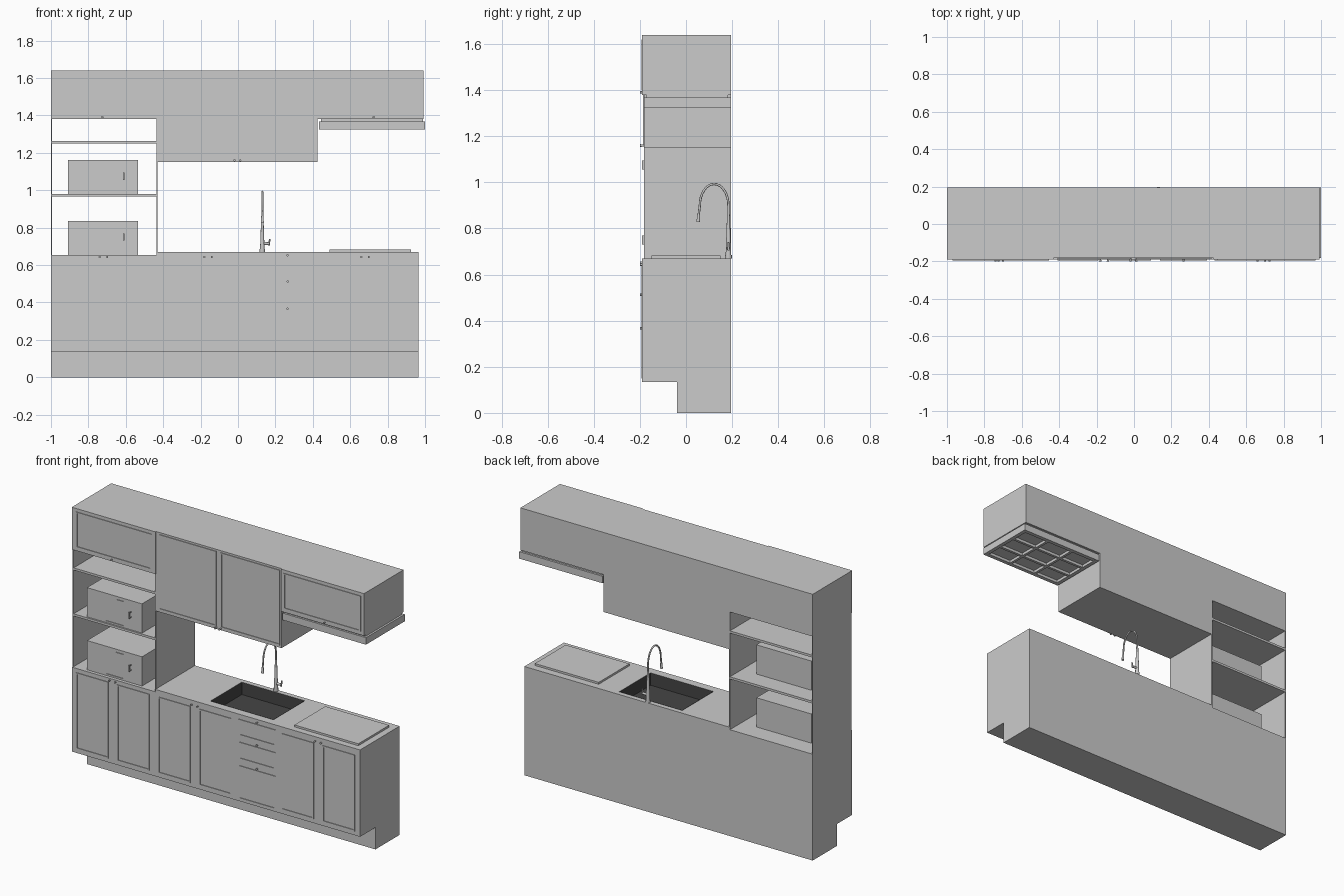
import bpy, bmesh
from math import pi, cos, sin
from mathutils import Matrix, Vector

cube = bpy.data.objects.get("Cube")
if cube:
    bpy.data.objects.remove(cube, do_unlink=True)


def material(name, v):
    m = bpy.data.materials.new(name)
    m.use_nodes = True
    m.diffuse_color = (v, v, v, 1)
    m.node_tree.nodes["Principled BSDF"].inputs["Base Color"].default_value = (v, v, v, 1)
    return m


GREY = material("light_grey", 0.6)
DARK = material("dark_basin_grey", 0.06)


def finish(name, bm, mat=GREY, smooth=False):
    me = bpy.data.meshes.new(name)
    bmesh.ops.recalc_face_normals(bm, faces=bm.faces)
    bm.to_mesh(me)
    bm.free()
    me.materials.append(mat)
    ob = bpy.data.objects.new(name, me)
    bpy.context.collection.objects.link(ob)
    if smooth:
        for p in me.polygons:
            p.use_smooth = len(p.vertices) == 4
    return ob


def add_box(bm, x, y, z):
    size = Vector((x[1] - x[0], y[1] - y[0], z[1] - z[0]))
    mid = Vector((sum(x) / 2, sum(y) / 2, sum(z) / 2))
    return bmesh.ops.create_cube(bm, size=1, matrix=Matrix.Translation(mid) @ Matrix.Diagonal((*size, 1)))


def box(name, x, y, z):
    bm = bmesh.new()
    add_box(bm, x, y, z)
    return finish(name, bm)


def rod(name, a, b, r1, r2, sides=16):
    a, b = Vector(a), Vector(b)
    d = b - a
    bm = bmesh.new()
    rot = d.to_track_quat('Z', 'Y').to_matrix().to_4x4()
    bmesh.ops.create_cone(bm, cap_ends=True, segments=sides, radius1=r1, radius2=r2,
                          depth=d.length, matrix=Matrix.Translation((a + b) / 2) @ rot)
    return finish(name, bm, smooth=True)


def moulding(name, x, z, front):
    """Raised rectangular bead around a door panel."""
    w, y = 0.008, (front - 0.004, front + 0.002)
    bm = bmesh.new()
    for zz in ((z[0], z[0] + w), (z[1] - w, z[1])):
        add_box(bm, x, y, zz)
    for xx in ((x[0], x[0] + w), (x[1] - w, x[1])):
        add_box(bm, xx, y, (z[0] + w, z[1] - w))
    return finish(name, bm)


def knob(x, z, front):
    rod("knob", (x, front + 0.002, z), (x, -0.2, z), 0.004, 0.006, 12)


FRONT, BACK = -0.19, 0.195
DEPTH = (FRONT, BACK)
LEFT, DIVIDE, END = -1.0, -0.43, 0.965

# Base cabinets, plinth and worktop
box("plinth", (LEFT, END), (-0.04, BACK), (0, 0.135))
base = box("base_cabinet", (LEFT, END), DEPTH, (0.135, 0.655))
top = box("worktop", (DIVIDE, END), DEPTH, (0.655, 0.67))

# Sink opening and basin
sx, sy, floor = (-0.09, 0.34), (-0.14, 0.165), 0.595
cutter = box("sink_cutter", sx, sy, (floor - 0.003, 0.8))
cutter.hide_render = True
for ob in (base, top):
    mod = ob.modifiers.new("sink_opening", 'BOOLEAN')
    mod.operation, mod.solver, mod.object = 'DIFFERENCE', 'EXACT', cutter
    bpy.context.view_layer.objects.active = ob
    bpy.ops.object.modifier_apply(modifier=mod.name)
bpy.data.objects.remove(cutter, do_unlink=True)

bm = bmesh.new()
e = 0.002
add_box(bm, (sx[0] + e, sx[1] - e), (sy[0] + e, sy[1] - e), (floor, 0.6705))
lid = [f for f in bm.faces if f.calc_center_median().z > 0.67]
bmesh.ops.delete(bm, geom=lid, context='FACES_ONLY')
basin = finish("sink_basin", bm, DARK)
basin.data.flip_normals()

# Hob plate
box("hob", (0.49, 0.925), (-0.15, 0.15), (0.67, 0.682))

# Base doors, in pairs with knobs at the meeting edge
for c in (-0.72, -0.16, 0.68):
    for s in (-1, 1):
        moulding("base_door_moulding", sorted((c + s * 0.03, c + s * 0.25)), (0.16, 0.63), FRONT)
        knob(c + s * 0.02, 0.643, FRONT)

# Drawers
for lo, hi in ((0.54, 0.64), (0.395, 0.5), (0.15, 0.355)):
    moulding("drawer_moulding", (0.14, 0.39), (lo, hi), FRONT)
    knob(0.265, hi + 0.012, FRONT)

# Wall cabinets
box("left_wall_cabinet", (LEFT, DIVIDE), DEPTH, (1.38, 1.64))
box("middle_wall_cabinet", (DIVIDE, 0.425), (-0.183, BACK), (1.15, 1.64))
box("right_wall_cabinet", (0.425, 0.992), DEPTH, (1.38, 1.64))
moulding("left_wall_door", (-0.97, -0.455), (1.4, 1.62), FRONT)
moulding("right_wall_door", (0.445, 0.97), (1.4, 1.62), FRONT)
for x in ((-0.41, -0.02), (0.01, 0.415)):
    moulding("middle_wall_door", x, (1.165, 1.628), -0.183)
for x in (-0.725, 0.725):
    knob(x, 1.391, FRONT)
for x in (-0.018, 0.012):
    knob(x, 1.16, -0.183)

# Open shelf unit
box("left_side_panel", (LEFT, LEFT + 0.006), (-0.183, BACK), (0.655, 1.38))
box("divider_panel", (DIVIDE - 0.006, DIVIDE), (-0.183, BACK), (0.655, 1.38))
for z in (0.967, 1.25):
    box("shelf", (LEFT + 0.006, DIVIDE - 0.006), (-0.18, BACK), (z, z + 0.014))

# Two ovens standing in the shelf unit
for z in (0.655, 0.981):
    box("oven_body", (-0.91, -0.535), (-0.17, 0.08), (z, z + 0.18))
    box("oven_handle", (-0.614, -0.607), (-0.19, -0.183), (z + 0.075, z + 0.115))
    for h in (0.08, 0.11):
        box("handle_post", (-0.613, -0.608), (-0.185, -0.168), (z + h - 0.003, z + h + 0.003))
    box("oven_display", (-0.71, -0.66), (-0.174, -0.169), (z + 0.157, z + 0.162))
    box("oven_vent", (-0.78, -0.66), (-0.174, -0.169), (z + 0.008, z + 0.013))

# Extractor hood with a grid of recessed filters underneath
hx, hy = (0.432, 1.0), (-0.183, BACK)
box("hood_neck", (hx[0] + 0.012, hx[1] - 0.012), (hy[0] + 0.012, hy[1] - 0.012), (1.36, 1.38))
box("hood_body", hx, hy, (1.342, 1.368))
bm = bmesh.new()
for i in range(4):
    w = 0.024 if i in (0, 3) else 0.016
    x = hx[0] + (hx[1] - hx[0] - w) * i / 3
    y = hy[0] + (hy[1] - hy[0] - w) * i / 3
    add_box(bm, (x, x + w), hy, (1.325, 1.343))
    add_box(bm, hx, (y, y + w), (1.3252, 1.343))
finish("hood_filter_grid", bm)

# Tap: tapered column, lever and swan neck
tx, ty = 0.13, 0.184
rod("tap_foot", (tx, ty, 0.67), (tx, ty, 0.685), 0.015, 0.015)
rod("tap_column", (tx, ty, 0.685), (tx, ty, 0.86), 0.012, 0.006)
rod("tap_lever_hub", (tx, ty, 0.715), (tx + 0.035, ty, 0.715), 0.008, 0.007)
rod("tap_lever", (tx + 0.035, ty, 0.705), (tx + 0.04, ty, 0.74), 0.005, 0.004)

path = [(tx, ty, 0.84)]
for i in range(17):
    a = pi * i / 16
    path.append((tx, 0.122 + 0.062 * cos(a), 0.9 + 0.093 * sin(a)))
path.append((tx, 0.055, 0.86))
cu = bpy.data.curves.new("tap_neck", 'CURVE')
cu.dimensions = '3D'
cu.bevel_depth = 0.005
cu.bevel_resolution = 2
cu.use_fill_caps = True
sp = cu.splines.new('POLY')
sp.points.add(len(path) - 1)
for p, co in zip(sp.points, path):
    p.co = (*co, 1)
cu.materials.append(GREY)
bpy.context.collection.objects.link(bpy.data.objects.new("tap_neck", cu))
rod("tap_spout", (tx, 0.055, 0.862), (tx, 0.053, 0.828), 0.006, 0.008)
